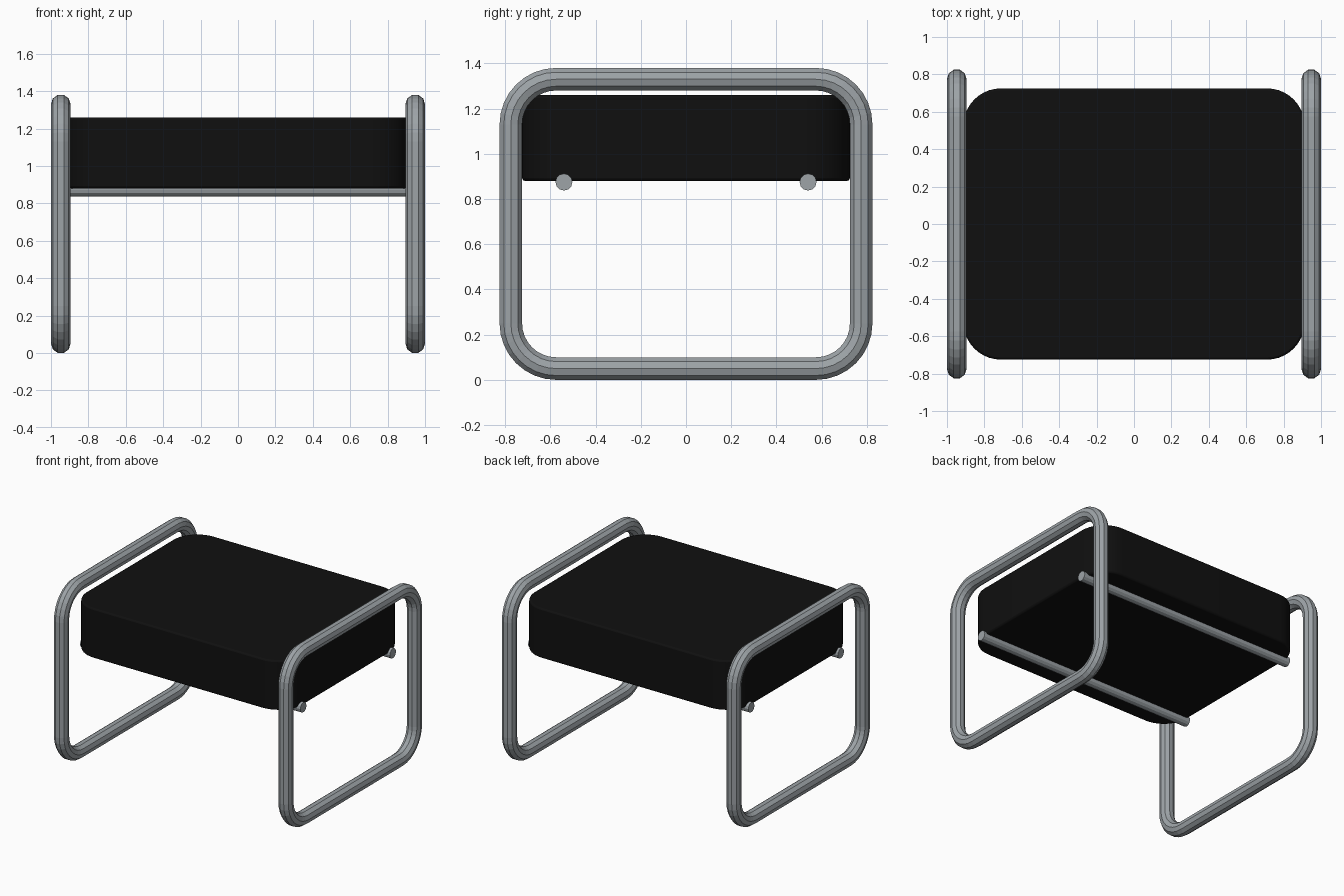
import bpy, bmesh
from math import cos, sin, pi, radians
from mathutils import Matrix

cube = bpy.data.objects.get("Cube")
if cube:
    bpy.data.objects.remove(cube, do_unlink=True)


def material(name, rgb, metallic=0.0):
    mat = bpy.data.materials.new(name)
    mat.use_nodes = True
    mat.diffuse_color = (*rgb, 1)
    bsdf = next(n for n in mat.node_tree.nodes if n.type == 'BSDF_PRINCIPLED')
    bsdf.inputs["Base Color"].default_value = (*rgb, 1)
    return mat


def finish(name, bm, mat):
    bmesh.ops.recalc_face_normals(bm, faces=bm.faces)
    mesh = bpy.data.meshes.new(name)
    bm.to_mesh(mesh)
    bm.free()
    mesh.materials.append(mat)
    obj = bpy.data.objects.new(name, mesh)
    bpy.context.collection.objects.link(obj)
    return obj


def rounded_rect(half_w, half_h, radius, steps):
    """Outline points of a rounded rectangle, each with its outward direction."""
    outline = []
    corners = [(1, 1), (-1, 1), (-1, -1), (1, -1)]
    for quarter, (sx, sy) in enumerate(corners):
        for i in range(steps + 1):
            a = pi / 2 * (quarter + i / steps)
            u = sx * (half_w - radius) + radius * cos(a)
            v = sy * (half_h - radius) + radius * sin(a)
            outline.append((u, v, cos(a), sin(a)))
    return outline


steel = material("steel grey", (0.34, 0.37, 0.39))
black = material("cushion black", (0.005, 0.005, 0.005))

SIDES = 10
TUBE_R = 0.0525


# Side frames: a ten-sided tube swept round a rounded rectangle
def side_frame(name, x):
    bm = bmesh.new()
    rings = []
    for u, v, nu, nv in rounded_rect(0.775, 0.64, 0.2, 8):
        ring = []
        for k in range(SIDES):
            a = 2 * pi * k / SIDES
            out = TUBE_R * sin(a)
            ring.append(bm.verts.new((x + TUBE_R * cos(a), u + nu * out, 0.69 + v + nv * out)))
        rings.append(ring)
    for i, ring in enumerate(rings):
        after = rings[(i + 1) % len(rings)]
        for k in range(SIDES):
            j = (k + 1) % SIDES
            bm.faces.new((ring[k], ring[j], after[j], after[k]))
    return finish(name, bm, steel)


for side, sx in (("left", 1), ("right", -1)):
    side_frame(side + "_frame", sx * (1 - TUBE_R))


# Support rods running across under the cushion
for place, y in (("front", -0.54), ("back", 0.54)):
    bm = bmesh.new()
    bmesh.ops.create_cone(bm, cap_ends=True, segments=12, radius1=0.0375, radius2=0.0375,
                          depth=1.86,
                          matrix=Matrix.Translation((0, y, 0.875)) @ Matrix.Rotation(pi / 2, 4, 'Y'))
    finish(place + "_support_rod", bm, steel)


# Cushion: rounded plan extruded upward, with softened rims
bm = bmesh.new()
base = bm.faces.new([bm.verts.new((u, v, 0.88)) for u, v, _, _ in rounded_rect(0.912, 0.725, 0.2, 10)])
extruded = bmesh.ops.extrude_face_region(bm, geom=[base], use_keep_orig=True)
top_verts = [g for g in extruded["geom"] if isinstance(g, bmesh.types.BMVert)]
bmesh.ops.translate(bm, verts=top_verts, vec=(0, 0, 0.38))
cushion = finish("cushion", bm, black)
bevel = cushion.modifiers.new("soft rim", 'BEVEL')
bevel.width = 0.012
bevel.segments = 2
bevel.limit_method = 'ANGLE'
bevel.angle_limit = radians(40)

bpy.ops.object.select_all(action='DESELECT')
cushion.select_set(True)
bpy.context.view_layer.objects.active = cushion
bpy.ops.object.shade_smooth_by_angle(angle=radians(35))
